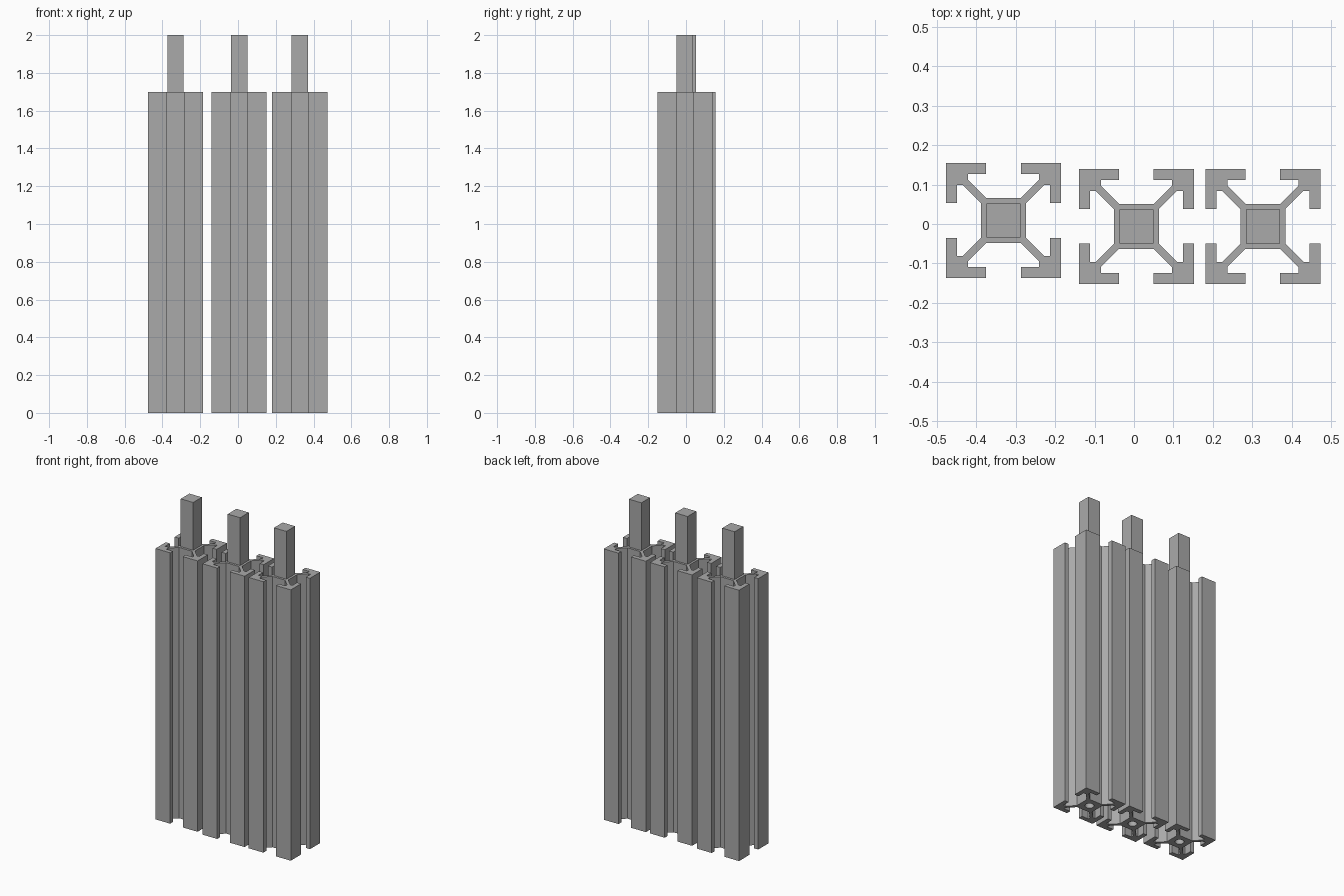
import bpy, bmesh, math

cube = bpy.data.objects.get("Cube")
if cube:
    bpy.data.objects.remove(cube, do_unlink=True)

BAR_H, TOTAL_H = 1.70, 2.0
BORE_R, POST_HALF = 0.026, 0.043

metal = bpy.data.materials.new("grey_metal")
metal.use_nodes = True
GREY = (0.4, 0.4, 0.4, 1)
metal.diffuse_color = GREY
metal.node_tree.nodes["Principled BSDF"].inputs["Base Color"].default_value = GREY


def t_slot_outline():
    """One corner hook, mirrored on its diagonal and repeated four times."""
    half = [(0.057, 0.044), (0.103, 0.09), (0.118, 0.09), (0.118, 0.044), (0.146, 0.044)]
    corner = half + [(0.146, 0.146)] + [(y, x) for x, y in reversed(half)]
    outline = []
    for _ in range(4):
        outline += corner
        corner = [(-y, x) for x, y in corner]
    return outline


def circle(radius, sides=24):
    return [(radius * math.cos(math.tau * i / sides), radius * math.sin(math.tau * i / sides))
            for i in range(sides)]


def extrude_part(name, loops, z0, z1, x, y):
    """Fill the outline (further loops are holes) and extrude it upward."""
    bm = bmesh.new()
    edges = []
    for loop in loops:
        verts = [bm.verts.new((px, py, z0)) for px, py in loop]
        edges += [bm.edges.new((a, b)) for a, b in zip(verts, verts[1:] + verts[:1])]
    bmesh.ops.triangle_fill(bm, edges=edges, use_beauty=True)
    top = bmesh.ops.extrude_face_region(bm, geom=bm.faces[:], use_keep_orig=True)
    bmesh.ops.translate(bm, vec=(0, 0, z1 - z0),
                        verts=[g for g in top["geom"] if isinstance(g, bmesh.types.BMVert)])
    bmesh.ops.recalc_face_normals(bm, faces=bm.faces[:])
    mesh = bpy.data.meshes.new(name)
    bm.to_mesh(mesh)
    bm.free()
    mesh.materials.append(metal)
    obj = bpy.data.objects.new(name, mesh)
    obj.location = (x, y, 0)
    bpy.context.collection.objects.link(obj)
    return obj


# Three slotted bars, each with a square post on its core
p = POST_HALF
square = [(-p, -p), (p, -p), (p, p), (-p, p)]
for side, x, y in (("right", -0.331, 0.009), ("middle", 0.006, -0.006), ("left", 0.327, -0.006)):
    extrude_part(side + "_slotted_bar", [t_slot_outline(), circle(BORE_R)], 0, BAR_H, x, y)
    extrude_part(side + "_post", [square], BAR_H, TOTAL_H, x, y)
